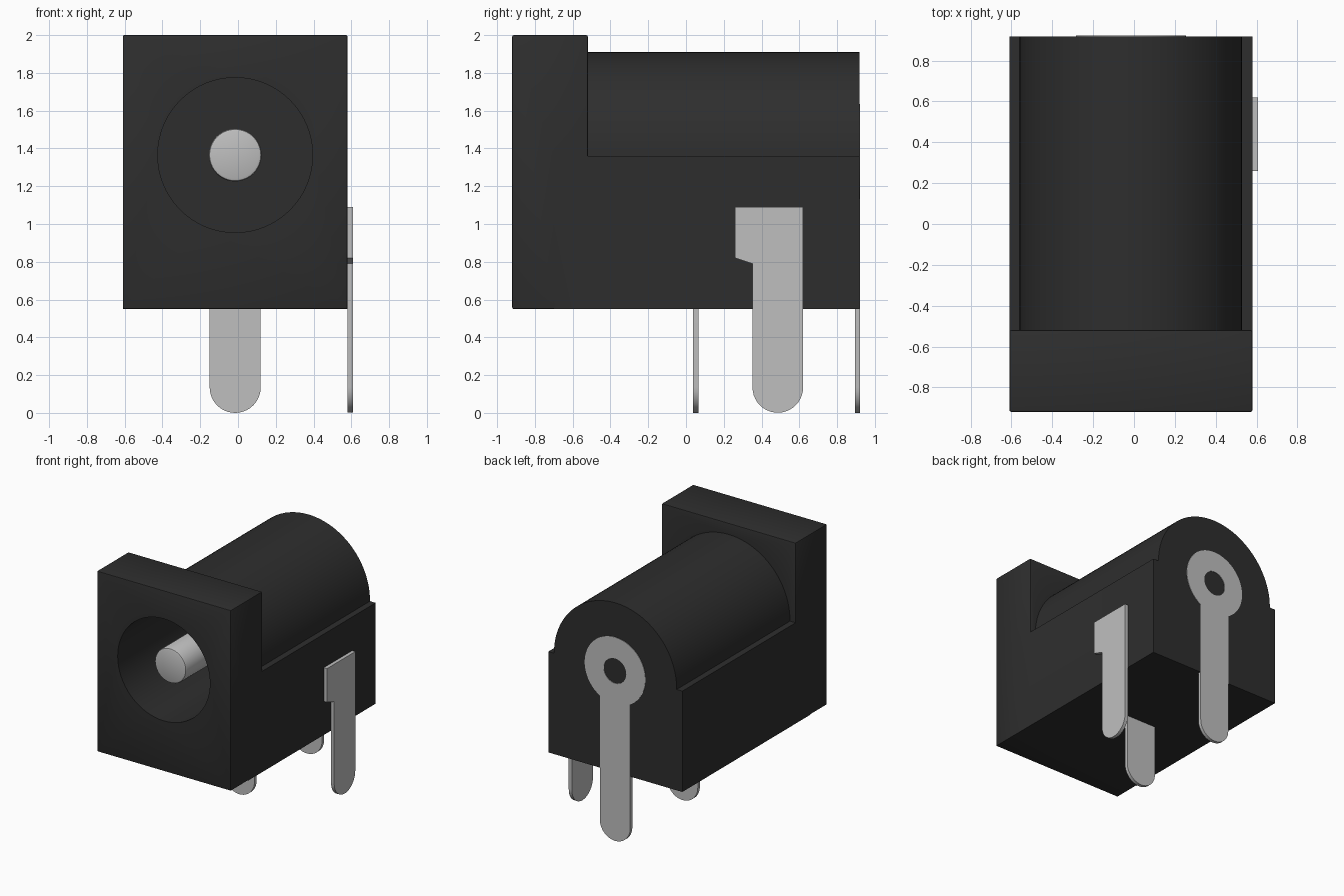
import bpy
import bmesh
from math import cos, sin, radians

cube = bpy.data.objects.get("Cube")
if cube:
    bpy.data.objects.remove(cube, do_unlink=True)

CX, CZ = -0.015, 1.365      # barrel axis
FRONT, BACK = -0.92, 0.918
LEG_R = 0.135


def material(name, value, rough):
    m = bpy.data.materials.new(name)
    m.use_nodes = True
    colour = (value, value, value, 1)
    m.diffuse_color = colour
    bsdf = m.node_tree.nodes["Principled BSDF"]
    bsdf.inputs["Base Color"].default_value = colour
    bsdf.inputs["Roughness"].default_value = rough
    return m


black = material("black plastic", 0.027, 0.6)
metal = material("light grey metal", 0.52, 0.5)


def arc(cu, cv, r, start, end, n):
    """Points along an arc, angles in degrees."""
    angles = [radians(start + (end - start) * i / n) for i in range(n + 1)]
    return [(cu + r * cos(a), cv + r * sin(a)) for a in angles]


def circle(r, n=64):
    return arc(CX, CZ, r, 0, 360, n)[:-1]


def prism(name, outline, axis, t0, t1, mat):
    """Extrude an outline (u, z) along the x or y axis."""
    bm = bmesh.new()
    place = (lambda u, v: (u, t0, v)) if axis == "y" else (lambda u, v: (t0, u, v))
    face = bm.faces.new([bm.verts.new(place(u, v)) for u, v in outline])
    moved = bmesh.ops.extrude_face_region(bm, geom=[face])["geom"]
    shift = (0, t1 - t0, 0) if axis == "y" else (t1 - t0, 0, 0)
    verts = [g for g in moved if isinstance(g, bmesh.types.BMVert)]
    bmesh.ops.translate(bm, verts=verts, vec=shift)
    bmesh.ops.recalc_face_normals(bm, faces=bm.faces)
    mesh = bpy.data.meshes.new(name)
    bm.to_mesh(mesh)
    bm.free()
    mesh.materials.append(mat)
    obj = bpy.data.objects.new(name, mesh)
    bpy.context.collection.objects.link(obj)
    return obj


def activate(obj):
    bpy.ops.object.select_all(action="DESELECT")
    obj.select_set(True)
    bpy.context.view_layer.objects.active = obj


def apply_bevel(obj, width, segments=2):
    mod = obj.modifiers.new("bevel", "BEVEL")
    mod.width, mod.segments = width, segments
    activate(obj)
    bpy.ops.object.modifier_apply(modifier=mod.name)


def combine(obj, other, operation):
    mod = obj.modifiers.new("combine", "BOOLEAN")
    mod.operation, mod.solver, mod.object = operation, "EXACT", other
    activate(obj)
    bpy.ops.object.modifier_apply(modifier=mod.name)
    bpy.data.objects.remove(other, do_unlink=True)


def rectangle(u0, u1, v0, v1):
    return [(u0, v0), (u1, v0), (u1, v1), (u0, v1)]


# Housing: rear block with a half-round top, front plate and plug cavity
rear = [(-0.61, 0.55), (0.58, 0.55), (0.58, 1.36)]
rear += arc(CX, CZ, 0.545, 0, 180, 48) + [(-0.61, 1.36)]
rear[3] = (rear[3][0], 1.36)
rear[-2] = (rear[-2][0], 1.36)
housing = prism("housing", rear, "y", -0.7, BACK, black)
plate = prism("front_plate", rectangle(-0.61, 0.58, 0.55, 2.0), "y", FRONT, -0.52, black)
apply_bevel(plate, 0.008)
combine(housing, plate, "UNION")
cavity = prism("cavity_cutter", circle(0.41), "y", FRONT - 0.1, 0.45, black)
combine(housing, cavity, "DIFFERENCE")

# Centre pin inside the cavity
centre_pin = prism("centre_pin", circle(0.14, 40), "y", -0.84, 0.5, metal)
apply_bevel(centre_pin, 0.015)

# Rear terminal: riveted ring with a long rounded leg
outline = arc(CX, CZ, 0.27, -60, 240, 48) + arc(CX, LEG_R, LEG_R, 180, 360, 20)
rear_terminal = prism("rear_terminal", outline, "y", 0.895, 0.922, metal)
hole = prism("ring_cutter", circle(0.1, 32), "y", 0.8, 1.0, metal)
combine(rear_terminal, hole, "DIFFERENCE")

# Middle terminal under the housing
outline = [(CX + LEG_R, 0.6), (CX - LEG_R, 0.6)] + arc(CX, LEG_R, LEG_R, 180, 360, 20)
middle_terminal = prism("middle_terminal", outline, "y", 0.038, 0.065, metal)

# Side terminal with a forward flag at its top
outline = [(0.62, 1.09), (0.26, 1.09), (0.26, 0.82), (0.352, 0.79)]
outline += arc(0.486, LEG_R, 0.134, 180, 360, 20)
side_terminal = prism("side_terminal", outline, "x", 0.58, 0.608, metal)

for part in (housing, centre_pin, rear_terminal, middle_terminal, side_terminal):
    activate(part)
    bpy.ops.object.shade_smooth_by_angle(angle=radians(30))
